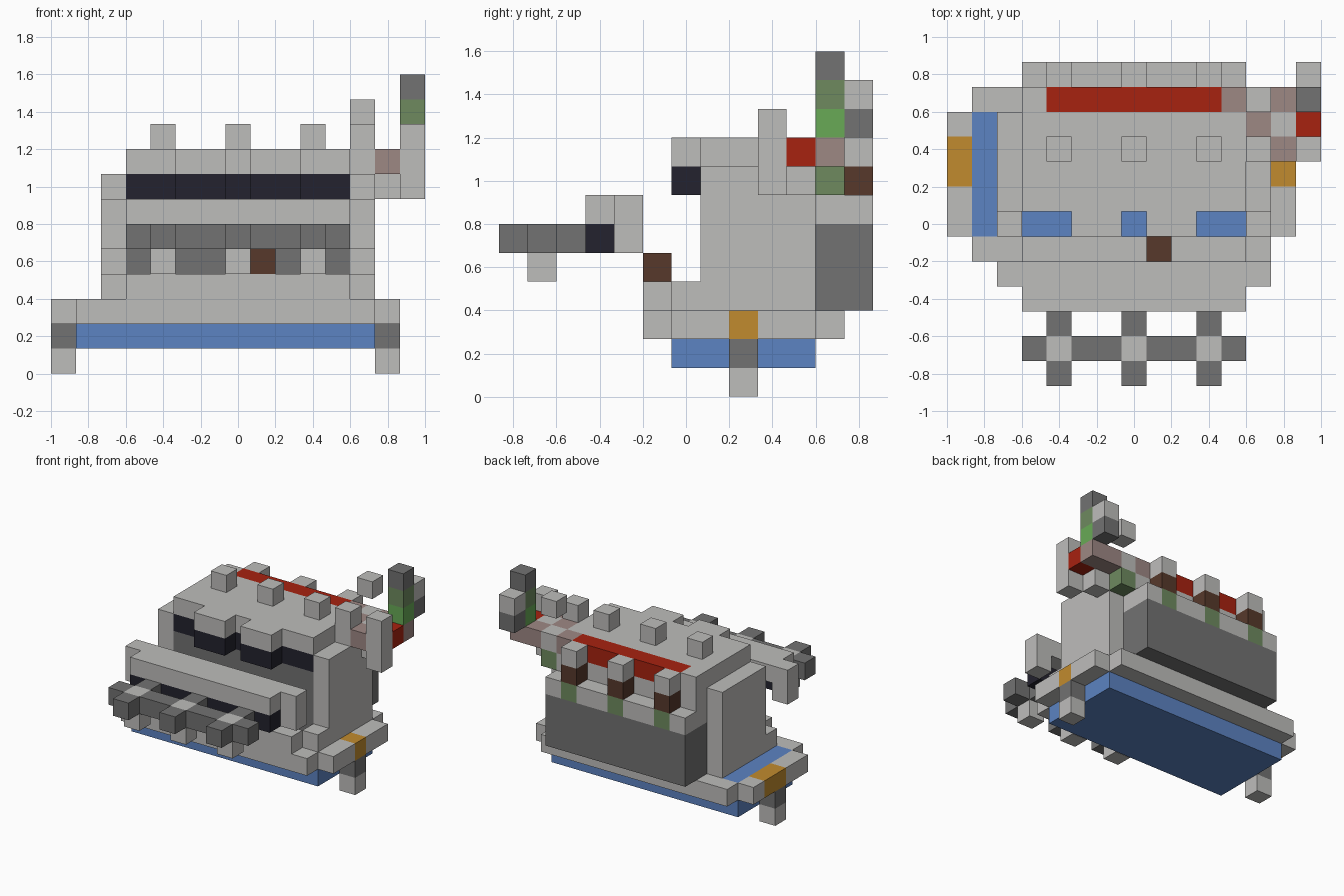
import bpy

UNIT = 2 / 15

if "Cube" in bpy.data.objects:
    bpy.data.objects.remove(bpy.data.objects["Cube"])


def linear(value):
    value /= 255
    return value / 12.92 if value <= 0.04045 else ((value + 0.055) / 1.055) ** 2.4


def material(name, red, green, blue):
    mat = bpy.data.materials.new(name)
    mat.use_nodes = True
    colour = (linear(red), linear(green), linear(blue), 1)
    mat.diffuse_color = colour
    mat.node_tree.nodes["Principled BSDF"].inputs["Base Color"].default_value = colour
    return mat


LIGHT = material("light_grey", 190, 189, 187)
DARK = material("dark_grey", 114, 114, 114)
BLUE = material("blue", 92, 131, 194)
ORANGE = material("orange", 193, 139, 46)
BLACK = material("near_black", 35, 34, 46)
BROWN = material("brown", 87, 57, 43)
RED = material("red", 167, 34, 16)
PINK = material("dusty_pink", 158, 136, 132)
MOSS = material("moss_green", 110, 138, 95)
GREEN = material("bright_green", 104, 170, 86)


def block(name, mat, x, y, z):
    """Box given by grid spans; a single number means one cell."""
    spans = [s if isinstance(s, tuple) else (s, s + 1) for s in (x, y, z)]
    low, high = zip(*spans)
    origin = (7.5, 6.5, 0)
    centre = [((a + b) / 2 - o) * UNIT for a, b, o in zip(low, high, origin)]
    bpy.ops.mesh.primitive_cube_add(size=1, location=centre)
    obj = bpy.context.object
    obj.name = name
    for v in obj.data.vertices:
        v.co = [c * (b - a) * UNIT for c, a, b in zip(v.co, low, high)]
    obj.data.materials.append(mat)
    return obj


# Base: blue tub with grey front and back edges
block("tub", BLUE, (1, 13), (6, 11), (1, 3))
for side, y in (("front", 5), ("back", 11)):
    block(side + "_edge", LIGHT, (1, 13), y, 2)
block("front_sill", LIGHT, (3, 12), 5, 3)

# Side rails with orange patches, and legs
for side, x, patch_end in (("right", 0, 10), ("left", 13, 9)):
    block(side + "_rail_front", LIGHT, x, (6, 8), 2)
    block(side + "_rail_patch", ORANGE, x, (8, patch_end), 2)
    block(side + "_rail_back", LIGHT, x, (patch_end, 11), 2)
    block(side + "_leg", DARK, x, 8, 1)
    block(side + "_foot", LIGHT, x, 8, 0)

# Side walls, steps and jaw corners
for side, x in (("right", 2), ("left", 12)):
    block(side + "_wall", LIGHT, x, (7, 11), (3, 8))
    block(side + "_step", LIGHT, x, 6, 3)
    block(side + "_jaw_corner", LIGHT, x, 4, (5, 7))

# Body core, dark visor and roof
block("core", DARK, (3, 12), (7, 11), (3, 7))
block("visor", BLACK, (3, 12), 7, 7)
block("upper_core", LIGHT, (3, 12), (8, 11), 7)
block("roof", LIGHT, (3, 12), (7, 11), 8)
for x in (5, 8):
    block("brow", LIGHT, (x, x + 2), 6, 8)
    block("brow_underside", BLACK, (x, x + 2), 6, 7)

# Back panel, ledge and red ridge
block("back_panel", DARK, (3, 12), (11, 13), (3, 6))
block("ledge", LIGHT, (3, 12), 11, 6)
block("ridge_support", LIGHT, (3, 12), 11, 7)
block("ridge", RED, (4, 11), 11, 8)
block("ridge_right_end", LIGHT, 3, 11, 8)
block("ridge_left_end", PINK, 11, 11, 8)
for start, end in ((3, 4), (5, 7), (8, 10), (11, 12)):
    block("ledge_rim", LIGHT, (start, end), 12, 6)

# Lower jaw and front bar
block("jaw_lip", LIGHT, (3, 12), (3, 5), 6)
block("jaw_underside", BLACK, (3, 12), 3, 5)
block("support_peg", BROWN, 8, 5, 4)
for start, end in ((3, 4), (5, 7), (8, 10), (11, 12)):
    block("front_bar", DARK, (start, end), 1, 5)

# Repeated columns: bar hubs, roof studs and back posts
for x in (4, 7, 10):
    block("hub", LIGHT, x, 1, (4, 6))
    block("hub_front", DARK, x, 0, 5)
    block("hub_arm", DARK, x, 2, 5)
    block("roof_stud", LIGHT, x, 9, 9)
    block("post_foot", MOSS, x, 12, 6)
    block("post", BROWN, x, 12, 7)
    block("post_cap", LIGHT, x, 12, 8)

# Corner turret
block("turret_inner_corner", LIGHT, 12, 9, (8, 10))
block("turret_outer_corner", LIGHT, 14, 9, (7, 10))
block("turret_core", LIGHT, 13, 10, (7, 9))
block("turret_back_corner", LIGHT, 12, 11, 8)
block("turret_back_foot", MOSS, 12, 11, 7)
block("turret_floating_cap", LIGHT, 12, 11, 10)
for x, y in ((13, 9), (12, 10), (13, 11), (14, 11)):
    block("turret_link", PINK, x, y, 8)
block("turret_lamp", RED, 14, 10, 8)

# Chimney on the turret
block("chimney_base", GREEN, 14, 11, 9)
block("chimney_middle", MOSS, 14, 11, 10)
block("chimney_top", DARK, 14, 11, 11)
block("chimney_back", DARK, 14, 12, 9)
block("chimney_back_cap", LIGHT, 14, 12, 10)
